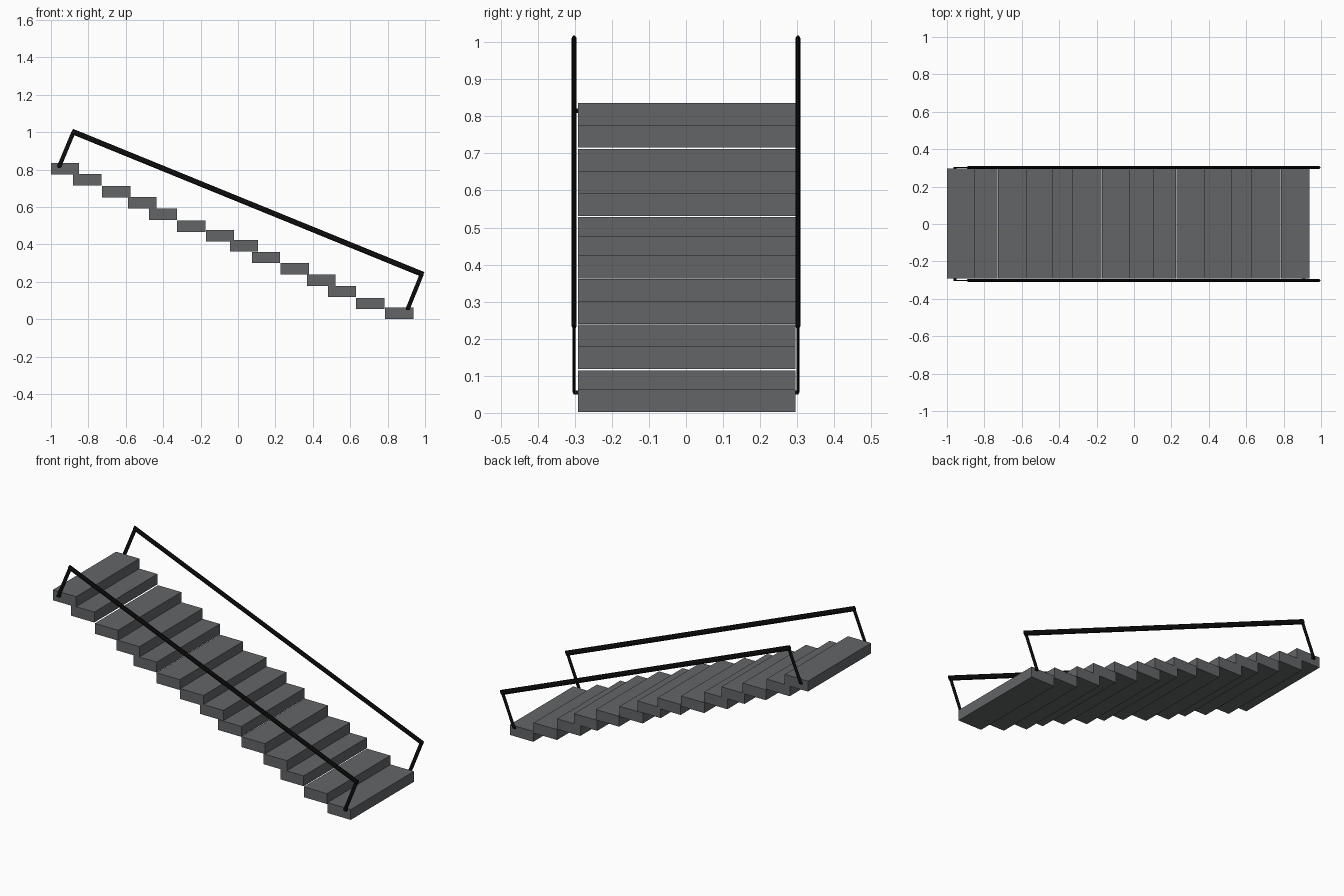
import bpy, bmesh, math
from mathutils import Vector, Matrix

if "Cube" in bpy.data.objects:
    bpy.data.objects.remove(bpy.data.objects["Cube"])


def material(name, rgb):
    m = bpy.data.materials.new(name)
    m.diffuse_color = (*rgb, 1)
    m.use_nodes = True
    m.node_tree.nodes["Principled BSDF"].inputs["Base Color"].default_value = m.diffuse_color
    return m


STEP_GREY = material("step grey", (0.125, 0.13, 0.135))
RAIL_BLACK = material("rail black", (0.004, 0.004, 0.004))


def finish(name, bm, mat):
    mesh = bpy.data.meshes.new(name)
    bm.to_mesh(mesh)
    bm.free()
    mesh.materials.append(mat)
    ob = bpy.data.objects.new(name, mesh)
    bpy.context.collection.objects.link(ob)
    return ob


def box(name, lo, hi, mat):
    lo, hi = Vector(lo), Vector(hi)
    bm = bmesh.new()
    bmesh.ops.create_cube(bm, size=1, matrix=Matrix.Translation((lo + hi) / 2)
                          @ Matrix.Diagonal((*(hi - lo), 1)))
    return finish(name, bm, mat)


def bar(name, a, b, y, thick, width):
    """Flattened round bar in the xz plane from a to b at depth y."""
    a, b = Vector((a[0], y, a[1])), Vector((b[0], y, b[1]))
    d = b - a
    tilt = Matrix.Rotation(math.atan2(d.x, d.z), 4, 'Y')
    bm = bmesh.new()
    bmesh.ops.create_cone(bm, cap_ends=True, segments=12, radius1=0.5, radius2=0.5, depth=1,
                          matrix=Matrix.Translation((a + b) / 2) @ tilt
                          @ Matrix.Diagonal((thick, width, d.length, 1)))
    return finish(name, bm, RAIL_BLACK)


# Slightly uneven steps, bottom to top: left edge and top height
lefts = [0.786, 0.632, 0.48, 0.37, 0.228, 0.074, -0.043, -0.172,
         -0.326, -0.476, -0.588, -0.727, -0.882, -1.0]
tops = [0.063, 0.115, 0.179, 0.239, 0.301, 0.361, 0.424, 0.477,
        0.529, 0.592, 0.653, 0.712, 0.777, 0.836]
for i, (x, z) in enumerate(zip(lefts, tops)):
    box(f"step_{i + 1}", (x, -0.291, max(0, z - 0.061)), (x + 0.151, 0.296, z), STEP_GREY)

# Handrails with leaning end posts and small mounting pegs
upper_foot, upper_top = (-0.957, 0.815), (-0.88, 1.0)
lower_foot, lower_top = (0.907, 0.055), (0.982, 0.24)
for side, s in (("front", -1), ("back", 1)):
    y = s * 0.302
    bar(f"{side}_handrail", (-0.888, 1.005), (0.991, 0.239), y, 0.029, 0.014)
    bar(f"{side}_upper_post", upper_foot, upper_top, y, 0.022, 0.007)
    bar(f"{side}_lower_post", lower_foot, lower_top, y, 0.022, 0.007)
    for label, (x, z) in (("upper", upper_foot), ("lower", lower_foot)):
        y0, y1 = sorted((s * 0.285, s * 0.304))
        box(f"{side}_{label}_peg", (x - 0.009, y0, z - 0.006), (x + 0.009, y1, z + 0.006), RAIL_BLACK)
